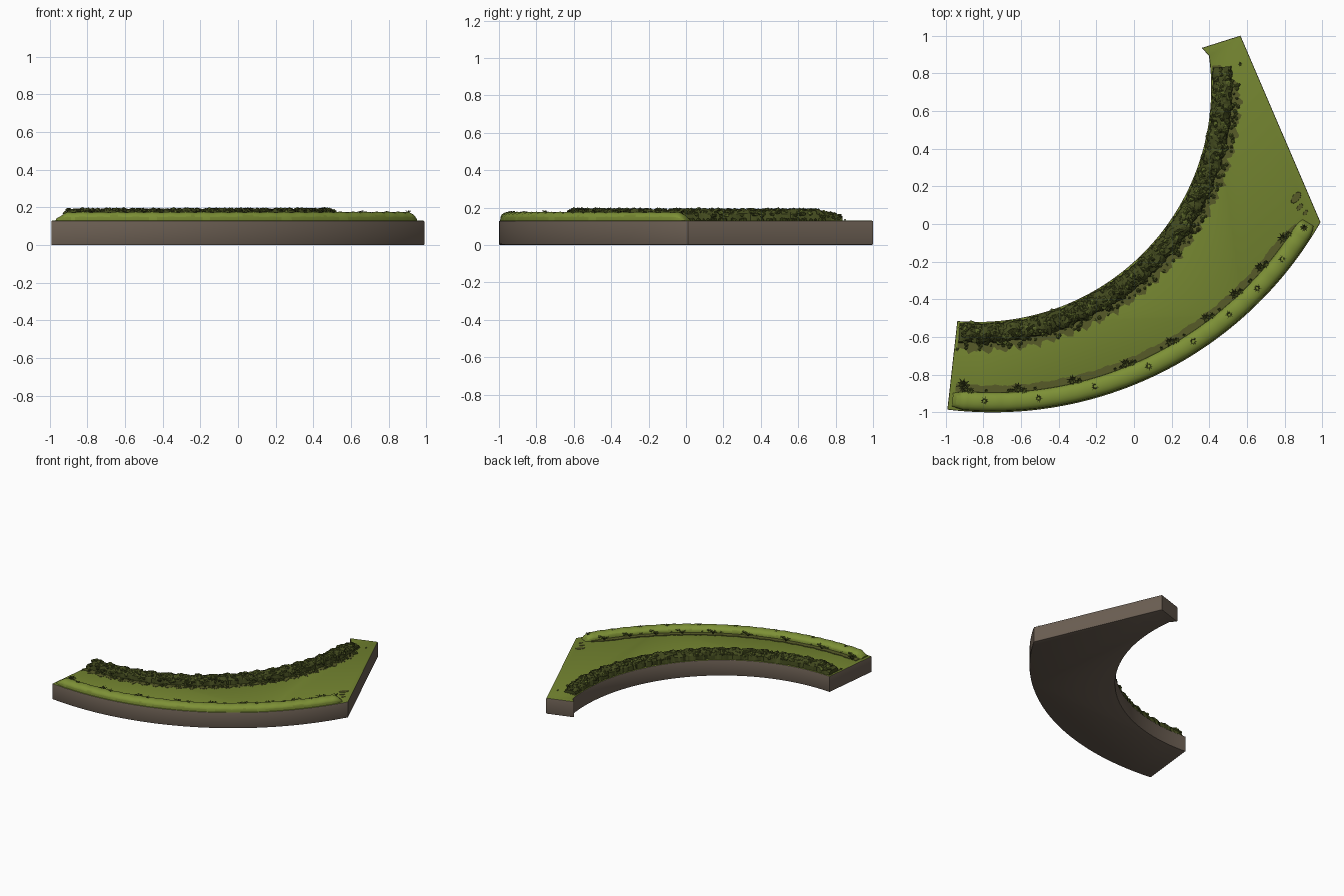
import bpy, bmesh, math, random
from mathutils import Vector, Matrix

if "Cube" in bpy.data.objects:
    bpy.data.objects.remove(bpy.data.objects["Cube"])
random.seed(4)

def mat(name, r, g, b):
    m = bpy.data.materials.new(name)
    m.diffuse_color = (r, g, b, 1)
    m.use_nodes = True
    m.node_tree.nodes["Principled BSDF"].inputs["Base Color"].default_value = m.diffuse_color
    return m

STONE = mat("brown earth", .15, .115, .087)
GRASS = mat("grass green", .175, .235, .03)
LIGHT = mat("light bank green", .205, .28, .037)
OLIVE = mat("olive bed", .095, .105, .022)
HEDGE = mat("dark hedge green", .055, .068, .013)
LEAF = mat("leaf green", .095, .125, .02)

TOP = 0.13
IN_C, IN_R = (-.83, .72), 1.24       # inner edge circle
OUT_C, OUT_R = (-.75, 1.005), 2.005  # outer edge circle

def polar(c, r, deg, z=0.0):
    a = math.radians(deg)
    return Vector((c[0] + r * math.cos(a), c[1] + r * math.sin(a), z))

def finish(bm, name, mats, smooth=None):
    me = bpy.data.meshes.new(name)
    bmesh.ops.recalc_face_normals(bm, faces=bm.faces)
    bm.to_mesh(me)
    bm.free()
    ob = bpy.data.objects.new(name, me)
    bpy.context.collection.objects.link(ob)
    for m in mats:
        me.materials.append(m)
    if smooth:
        bpy.ops.object.select_all(action='DESELECT')
        ob.select_set(True)
        bpy.context.view_layer.objects.active = ob
        bpy.ops.object.shade_smooth_by_angle(angle=math.radians(smooth))
    return ob

def sweep(bm, c, a0, a1, n, profile):
    """Sweep profile(t, angle) -> [(radius, z)...] along an arc, capping both ends."""
    rows = []
    for i in range(n + 1):
        t = i / n
        a = a0 + (a1 - a0) * t
        rows.append([bm.verts.new(polar(c, r, a, z)) for r, z in profile(t, a)])
    for p, q in zip(rows, rows[1:]):
        for j in range(len(p)):
            k = (j + 1) % len(p)
            bm.faces.new((p[j], p[k], q[k], q[j]))
    bm.faces.new(rows[0])
    bm.faces.new(rows[-1])

# Ground slab: two arcs joined by straight ends, brown with a grass top
bm = bmesh.new()
N = 48
pts = [polar(OUT_C, OUT_R, -96.9 + 66.8 * i / N) for i in range(N + 1)]
pts += [Vector((.99, .01, 0)), Vector((.565, 1, 0)), Vector((.36, .935, 0))]
pts += [polar(IN_C, IN_R, 8 - 103 * i / N) for i in range(N + 1)]
face = bm.faces.new([bm.verts.new(p) for p in pts])
ext = bmesh.ops.extrude_face_region(bm, geom=[face])
bmesh.ops.translate(bm, vec=(0, 0, TOP), verts=[v for v in ext['geom'] if isinstance(v, bmesh.types.BMVert)])
bmesh.ops.recalc_face_normals(bm, faces=bm.faces)
rim = [e for e in bm.edges if abs(e.verts[0].co.z - e.verts[1].co.z) < 1e-5]
bmesh.ops.bevel(bm, geom=rim, offset=.006, segments=2, affect='EDGES', profile=.5)
bm.normal_update()
for f in bm.faces:
    f.material_index = 1 if f.normal.z > .9 else 0
finish(bm, "ground_slab", [STONE, GRASS], 35)

# Rounded grass bank along the outer edge
bm = bmesh.new()
def bank(t, a):
    s = min(1, .25 + t * 28, math.sqrt(max(.02, (1 - t) * 40)))
    h = .046 * s * (1 + .04 * math.sin(a * 2.3))
    w = .05 * (.6 + .4 * s)
    mid = OUT_R - .056
    out = [(mid - w, TOP - .01)]
    for k in range(11):
        u = math.pi * k / 10
        out.append((mid - w * math.cos(u), TOP + h * math.sin(u) ** .7))
    return out + [(mid + w, TOP - .01)]
sweep(bm, OUT_C, -96.3, -30.8, 110, bank)
for f in bm.faces:   # ragged darker foot
    c = f.calc_center_median()
    if c.z < TOP + .018 + .012 * math.sin(c.x * 31) * math.sin(c.x * 13 + 1):
        f.material_index = 1
finish(bm, "outer_bank", [LIGHT, GRASS], 50)

# Bare beds: thin plates with wavy margins
def bed(name, c, a0, a1, rin, rout, wave, thick):
    bm = bmesh.new()
    def prof(t, a):
        w = wave * (math.sin(a * 1.7) + .6 * math.sin(a * 4.1 + 1) + .4 * math.sin(a * 7.3))
        taper = min(1, .3 + 12 * (1 - t))
        r1 = rin + (rout - rin + w) * taper
        return [(rin, TOP - .003), (rin, TOP + thick), (r1, TOP + thick), (r1, TOP - .003)]
    sweep(bm, c, a0, a1, 160, prof)
    finish(bm, name, [OLIVE])
bed("hedge_bed", IN_C, -94.5, 5.5, IN_R + .01, IN_R + .155, .013, .002)
bed("bank_bed", OUT_C, -96, -32, OUT_R - .100, OUT_R - .143, .003, .005)

# Small worn patches near the wide end
bm = bmesh.new()
for x, y, r in ((.86, .14, .03), (.88, .09, .018), (.91, .06, .014)):
    m = Matrix.Translation((x, y, TOP)) @ Matrix.Rotation(.9, 4, 'Z') @ Matrix.Diagonal((1.3, .7, 1, 1))
    bmesh.ops.create_cone(bm, cap_ends=True, segments=9, radius1=r, radius2=r * .9, depth=.005, matrix=m)
finish(bm, "worn_patches", [OLIVE])

# Hedge core: lumpy sweep along the inner edge
bm = bmesh.new()
def hedge(t, a):
    end = min(1, .55 + t * 20, .4 + (1 - t) * 9)
    out = [(IN_R + .008, TOP - .005)]
    shift = .012 * math.sin(a * 1.25)
    for k in range(9):
        u = math.pi * k / 8
        j = 1 + random.uniform(-.12, .12)
        out.append((IN_R + .06 + shift * math.sin(u) - .052 * math.cos(u) * j,
                    TOP + .062 * end * math.sin(u) ** .6 * j))
    return out + [(IN_R + .112, TOP - .005)]
sweep(bm, IN_C, -94.3, 5, 150, hedge)
finish(bm, "hedge_core", [HEDGE])

def clump(bm, pos, r, flat, idx, jitter):
    got = bmesh.ops.create_icosphere(bm, subdivisions=1, radius=r)['verts']
    faces = {f for v in got for f in v.link_faces}
    for v in got:
        v.co = v.co * random.uniform(1 - jitter, 1 + jitter)
        v.co.z *= flat
        v.co += pos
    for f in faces:
        f.material_index = idx

# Leafy clumps covering the hedge
bm = bmesh.new()
for i in range(520):
    t = random.random()
    u = random.uniform(.1, .95) * math.pi
    end = min(1, .5 + (1 - t) * 8)
    a = -94 + 98.5 * t
    p = polar(IN_C, IN_R + .062 - .047 * math.cos(u) + .01 * math.sin(a * 1.25), a,
              TOP + .058 * end * math.sin(u) ** .6)
    clump(bm, p, random.uniform(.009, .017), .75, int(random.random() < .35), .3)
finish(bm, "hedge_leaves", [HEDGE, LEAF])

# Low rounded plants at the hedge foot
bm = bmesh.new()
for i in range(120):
    a = random.uniform(-94.5, 2)
    p = polar(IN_C, IN_R + random.uniform(.115, .15), a, TOP + .005)
    clump(bm, p, random.uniform(.007, .013), .9, int(random.random() < .5), .1)
finish(bm, "foot_plants", [HEDGE, LEAF])

# Grass tufts: rings of pointed blades leaning outward
def tuft(bm, pos, size, idx):
    n = 9
    for k in range(n):
        a = 2 * math.pi * (k + random.uniform(-.3, .3)) / n
        d = Vector((math.cos(a), math.sin(a), 0))
        s = Vector((-d.y, d.x, 0)) * size * .13
        mid = pos + d * size * .5 + Vector((0, 0, size * random.uniform(.4, .75)))
        tip = pos + d * size * random.uniform(.8, 1.1) + Vector((0, 0, size * random.uniform(.3, .7)))
        b0, b1, m0, m1, tp = [bm.verts.new(q) for q in (pos - s, pos + s, mid - s, mid + s, tip)]
        for f in (bm.faces.new((b0, b1, m1, m0)), bm.faces.new((m0, m1, tp))):
            f.material_index = idx

bm = bmesh.new()
for k, a in enumerate((-94.5, -86, -77, -68, -60, -53, -47, -41, -35)):
    tuft(bm, polar(OUT_C, OUT_R - .122, a, TOP + .004), .034, 0)
    tuft(bm, polar(OUT_C, OUT_R - .112, a + 1, TOP + .02), .022, 1)
    tuft(bm, polar(OUT_C, OUT_R - .06, a + 3.2, TOP + .036), .024, k % 2)
tuft(bm, polar(OUT_C, OUT_R - .14, -94.8, TOP), .04, 0)
tuft(bm, Vector((.565, .85, TOP)), .014, 1)
for i in range(40):
    a = random.uniform(-95, -33)
    tuft(bm, polar(OUT_C, OUT_R - random.choice((.02, .115)), a, TOP + .012), .012, 1)
finish(bm, "grass_tufts", [HEDGE, LEAF])
